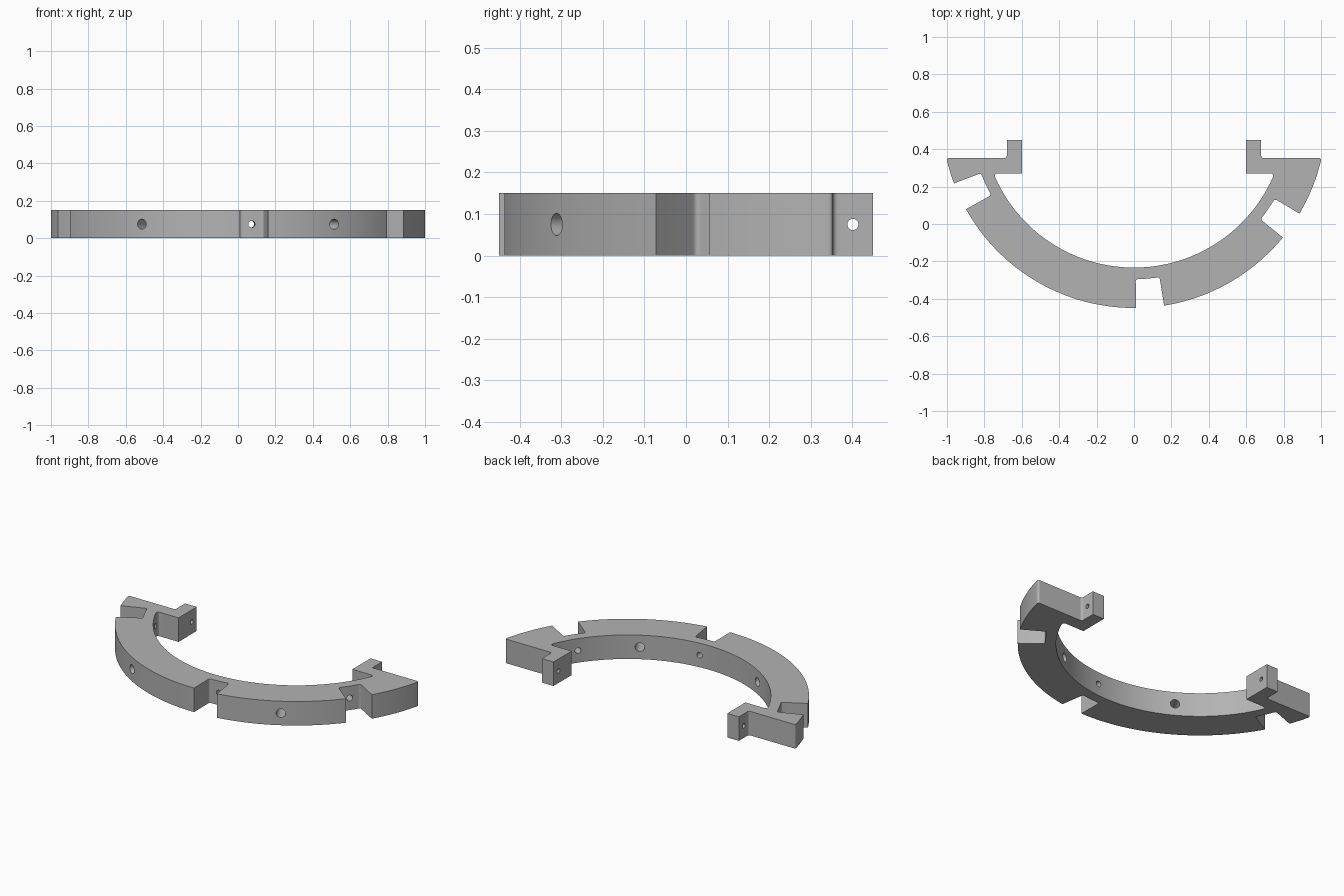
import bpy
import bmesh
from math import sin, cos, radians
from mathutils import Vector, Matrix

HEIGHT = 0.15
CENTRE_Y = 0.579
R_OUT, R_IN, R_SLOT = 1.028, 0.812, 0.874
SLOTS = [(-69.4, -60.9), (0.6, 9.0), (50.7, 59.4)]   # degrees from -y
END_OUT, END_IN = 77.3, 67.7

cube = bpy.data.objects.get("Cube")
if cube:
    bpy.data.objects.remove(cube, do_unlink=True)

grey = bpy.data.materials.new("plain grey")
grey.use_nodes = True
grey.diffuse_color = (0.45, 0.45, 0.45, 1)
grey.node_tree.nodes["Principled BSDF"].inputs["Base Color"].default_value = (0.45, 0.45, 0.45, 1)


def polar(r, deg):
    a = radians(deg)
    return Vector((r * sin(a), CENTRE_Y - r * cos(a)))


def arc(r, a, b, step=2.0):
    """Points along a ring arc, without its two end points."""
    n = max(2, round(abs(b - a) / step))
    return [(polar(r, a + (b - a) * i / n), 0) for i in range(1, n)]


def rounded(corners, steps=5):
    """Replace each (point, radius) corner with a tangent curve."""
    out = []
    for i, (p, r) in enumerate(corners):
        if r == 0:
            out.append(p)
            continue
        a = p + (corners[i - 1][0] - p).normalized() * r
        b = p + (corners[(i + 1) % len(corners)][0] - p).normalized() * r
        for k in range(steps + 1):
            t = k / steps
            out.append(a * (1 - t) ** 2 + p * 1.7 * t * (1 - t) + p * 0.3 * t * (1 - t) + b * t * t)
    return out


def bracket(side):
    """Mounting bracket outline at one end, from outer rim to inner rim."""
    pts = [((1.003, 0.353), 0.016), ((0.68, 0.353), 0.014), ((0.68, 0.45), 0),
           ((0.60, 0.45), 0), ((0.60, 0.271), 0), ((0.752, 0.271), 0.026)]
    return [(Vector((x * side, y)), r) for x, y, r in ((*p, r) for p, r in pts)]


# Outline: slotted outer rim, right bracket, inner rim, left bracket
outline = []
angle = -END_OUT
for a, b in SLOTS:
    outline += arc(R_OUT, angle, a)
    outline += [(polar(R_OUT, a), 0), (polar(R_SLOT, a), 0.014)]
    outline += arc(R_SLOT, a, b)
    outline += [(polar(R_SLOT, b), 0.014), (polar(R_OUT, b), 0)]
    angle = b
outline += arc(R_OUT, angle, END_OUT)
outline += bracket(1)
outline += arc(R_IN, END_IN - 2, 2 - END_IN)
outline += bracket(-1)[::-1]

# Ring body
bm = bmesh.new()
face = bm.faces.new([bm.verts.new((p.x, p.y, 0)) for p in rounded(outline)])
extruded = bmesh.ops.extrude_face_region(bm, geom=[face])
top = [v for v in extruded["geom"] if isinstance(v, bmesh.types.BMVert)]
bmesh.ops.translate(bm, verts=top, vec=(0, 0, HEIGHT))
bmesh.ops.recalc_face_normals(bm, faces=bm.faces)
mesh = bpy.data.meshes.new("slotted_half_ring")
bm.to_mesh(mesh)
bm.free()
mesh.materials.append(grey)
ring = bpy.data.objects.new("slotted_half_ring", mesh)
bpy.context.collection.objects.link(ring)

# Drill cutter holding every hole
bm = bmesh.new()


def drill(centre, direction, radius, depth):
    turn = Vector(direction).to_track_quat('Z', 'Y').to_matrix().to_4x4()
    place = Matrix.Translation((*centre, HEIGHT / 2))
    bmesh.ops.create_cone(bm, cap_ends=True, segments=24, radius1=radius,
                          radius2=radius, depth=depth, matrix=place @ turn)


def radial_drill(deg, radius, r_mid, depth):
    drill(polar(r_mid, deg), (sin(radians(deg)), -cos(radians(deg)), 0), radius, depth)


for deg in (-30, 30):
    radial_drill(deg, 0.027, 0.92, 0.4)
for a, b in SLOTS:
    radial_drill((a + b) / 2, 0.018, 0.85, 0.16)
for side in (-1, 1):
    drill((0.64 * side, 0.401), (1, 0, 0), 0.0135, 0.2)
cut_mesh = bpy.data.meshes.new("hole_cutter")
bm.to_mesh(cut_mesh)
bm.free()
cutter = bpy.data.objects.new("hole_cutter", cut_mesh)
bpy.context.collection.objects.link(cutter)
cutter.hide_render = True

mod = ring.modifiers.new("holes", 'BOOLEAN')
mod.operation = 'DIFFERENCE'
mod.solver = 'EXACT'
mod.object = cutter
for o in bpy.context.selected_objects:
    o.select_set(False)
ring.select_set(True)
bpy.context.view_layer.objects.active = ring
bpy.ops.object.modifier_apply(modifier=mod.name)
bpy.data.objects.remove(cutter, do_unlink=True)
bpy.ops.object.shade_smooth_by_angle(angle=radians(30))
